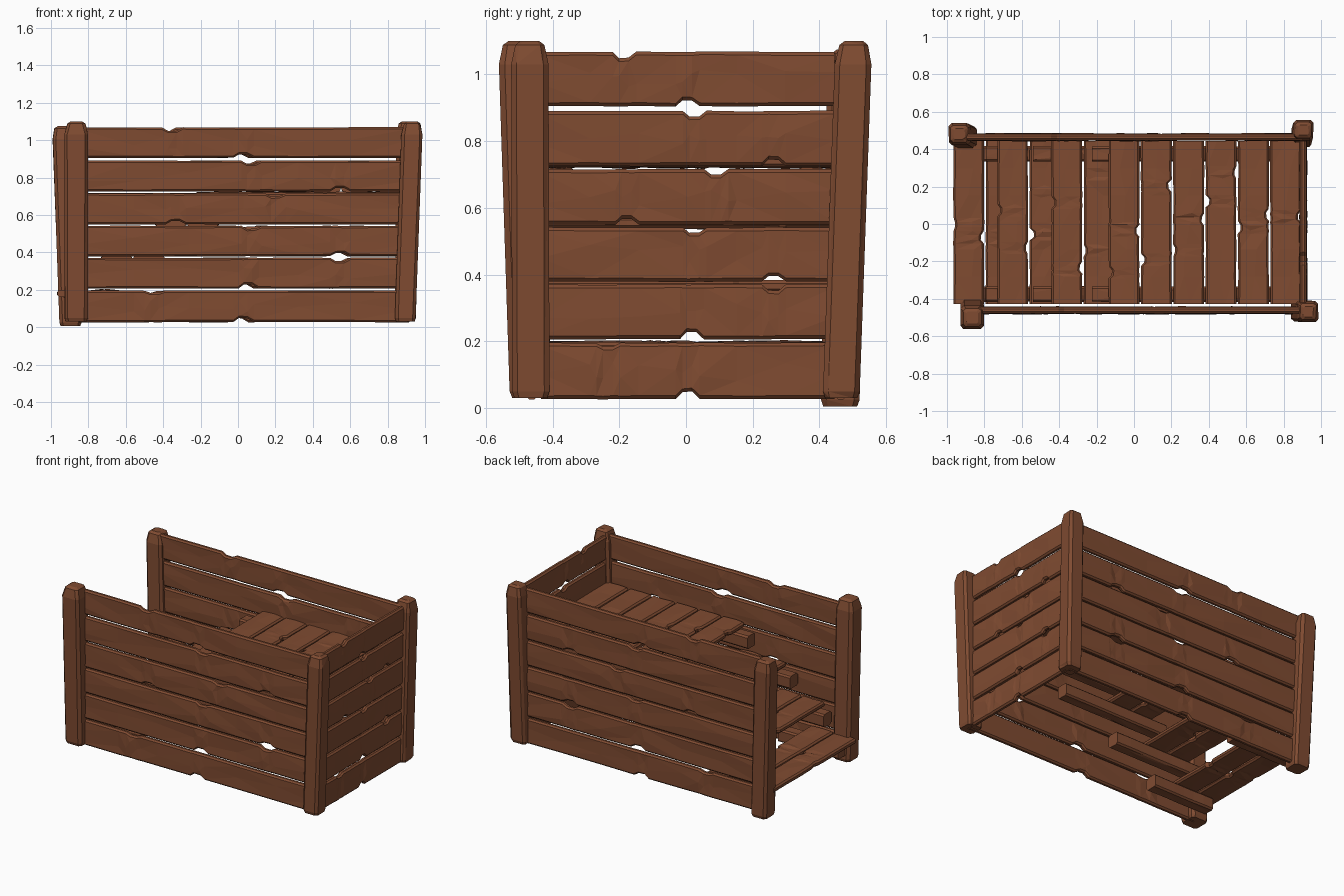
import bpy, bmesh, random
from mathutils import Vector

if "Cube" in bpy.data.objects:
    bpy.data.objects.remove(bpy.data.objects["Cube"])

random.seed(7)
wood = bpy.data.materials.new("brown_wood")
wood.diffuse_color = (0.215, 0.071, 0.031, 1)
wood.use_nodes = True
wood.node_tree.nodes["Principled BSDF"].inputs["Base Color"].default_value = wood.diffuse_color


def finish(name, bm):
    bmesh.ops.recalc_face_normals(bm, faces=bm.faces)
    me = bpy.data.meshes.new(name)
    bm.to_mesh(me)
    bm.free()
    me.materials.append(wood)
    ob = bpy.data.objects.new(name, me)
    bpy.context.collection.objects.link(ob)
    return ob


def loft(name, rings):
    """Skin a list of equal point rings and cap both ends."""
    bm = bmesh.new()
    vs = [[bm.verts.new(p) for p in r] for r in rings]
    n = len(vs[0])
    for a, b in zip(vs, vs[1:]):
        for i in range(n):
            j = (i + 1) % n
            bm.faces.new((a[i], a[j], b[j], b[i]))
    bm.faces.new(vs[0][::-1])
    bm.faces.new(vs[-1])
    bmesh.ops.triangulate(bm, faces=[f for f in bm.faces if len(f.verts) == 4])
    return finish(name, bm)


def plank(name, center, axes, length, width, thick, notches=(), k=1.0, rough=0.003):
    """Worn board: chamfered section lofted along its length, with edge notches
    given as (position, side, depth)."""
    U, V, W = (Vector(a) for a in axes)
    c = Vector(center)
    h = length / 2
    st = {round(-h + length * i / 6, 3): [0, 0] for i in range(7)}
    for u, side, d in notches:
        for u2 in list(st):
            if abs(u2 - u) < 0.07 * k and abs(u2) < h - 0.01:
                del st[u2]
        for du, f in ((-0.055, 0), (-0.025, 1), (0.02, 1), (0.055, 0)):
            e = st.setdefault(round(u + du * k, 3), [0, 0])
            e[0 if side < 0 else 1] = d * f
    rings = []
    t, ch = thick / 2, 0.010
    for u in sorted(st):
        lo = -width / 2 + st[u][0] + random.uniform(0, rough)
        hi = width / 2 - st[u][1] - random.uniform(0, rough)
        m1, m2 = random.uniform(-.03, .03), random.uniform(-.03, .03)
        b1, b2 = random.uniform(-.004, .006), random.uniform(-.004, .006)
        sec = [(lo, -t + ch), (lo + ch, -t), (m1, -t - b1), (hi - ch, -t), (hi, -t + ch),
               (hi, t - ch), (hi - ch, t), (m2, t + b2), (lo + ch, t), (lo, t - ch)]
        rings.append([c + U * u + V * v + W * w for v, w in sec])
    return loft(name, rings)


def post(name, bottom, top, z0, z1, s=0.056):
    """Leaning square corner post with cut edges and a blunt pointed cap."""
    rings = []
    for z, f in ((z0, .88), (z0 + .02, 1), (z1 - .07, 1), (z1 - .012, .78), (z1, .5)):
        a = min((z - z0) / (z1 - z0), 1)
        x, y = (bottom[i] + (top[i] - bottom[i]) * a for i in (0, 1))
        r, q = s * f, s * f * 0.72
        rings.append([(x + i + random.uniform(-.003, .003), y + j, z) for i, j in
                      ((-q, -r), (q, -r), (r, -q), (r, q), (q, r), (-q, r), (-r, q), (-r, -q))])
    return loft(name, rings)


X, Y, Z = (1, 0, 0), (0, 1, 0), (0, 0, 1)

# Board rows of a wall: bottom, top, notches as (fraction of half length, side, depth)
ROWS = [(0.025, 0.197, ((0, -1, .022), (-.55, 1, .012))),
        (0.205, 0.372, ((.03, -1, .022), (.6, 1, .018))),
        (0.377, 0.543, ((.6, -1, .018), (.05, 1, .015))),
        (0.548, 0.717, ((-.42, -1, .018), (.2, 1, .016))),
        (0.724, 0.892, ((.6, -1, .018), (.05, 1, .016))),
        (0.903, 1.069, ((0, -1, .018), (-.44, 1, .018)))]


def wall(name, center, along, across, length, k):
    h = length / 2
    for i, (a, b, ns) in enumerate(ROWS):
        plank(f"{name}_board_{i + 1}", (center[0], center[1], (a + b) / 2), (along, Z, across),
              length, b - a, 0.034, [(f * h * 0.98, s, d) for f, s, d in ns], k)


# Three walls; the left end is open for the stairs
wall("front_wall", (0.03, -0.462), X, Y, 1.76, 1.0)
wall("back_wall", (0.0, 0.464), X, Y, 1.80, 1.0)
wall("end_wall", (0.905, 0.005), Y, X, 0.88, 0.65)

# Corner posts
post("front_left_post", (-0.865, -0.465), (-0.865, -0.50), 0.03, 1.10, 0.063)
post("back_left_post", (-0.895, 0.462), (-0.935, 0.482), 0.005, 1.075, 0.058)
post("front_right_post", (0.895, -0.465), (0.932, -0.468), 0.03, 1.10, 0.056)
post("back_right_post", (0.895, 0.465), (0.905, 0.503), 0.03, 1.10, 0.055)

# Stair levels: front edge x, tread top z, number of boards, support beam span
LEVELS = [("step_1", -0.97, 0.20, 2, -0.90, -0.45),
          ("step_2", -0.735, 0.385, 2, -0.79, -0.15),
          ("step_3", -0.445, 0.575, 2, -0.54, 0.25),
          ("platform", -0.14, 0.76, 6, -0.225, 0.88)]
for name, x0, z, count, b0, b1 in LEVELS:
    for i in range(count):
        x = x0 + 0.086 + i * 0.173
        ns = [(random.uniform(-.3, .3), s, random.uniform(.008, .022)) for s in (-1, 1)]
        plank(f"{name}_tread_{i + 1}", (x, 0.008, z - 0.02), (Y, X, Z), 0.87, 0.168, 0.036,
              ns, 0.6, 0.004)
    # Beams running under the boards and sticking out ahead of them
    for side, y in (("front", -0.375), ("back", 0.375)):
        plank(f"{name}_{side}_beam", ((b0 + b1) / 2, y, z - 0.083), (X, Y, Z),
              b1 - b0, 0.085, 0.085)
